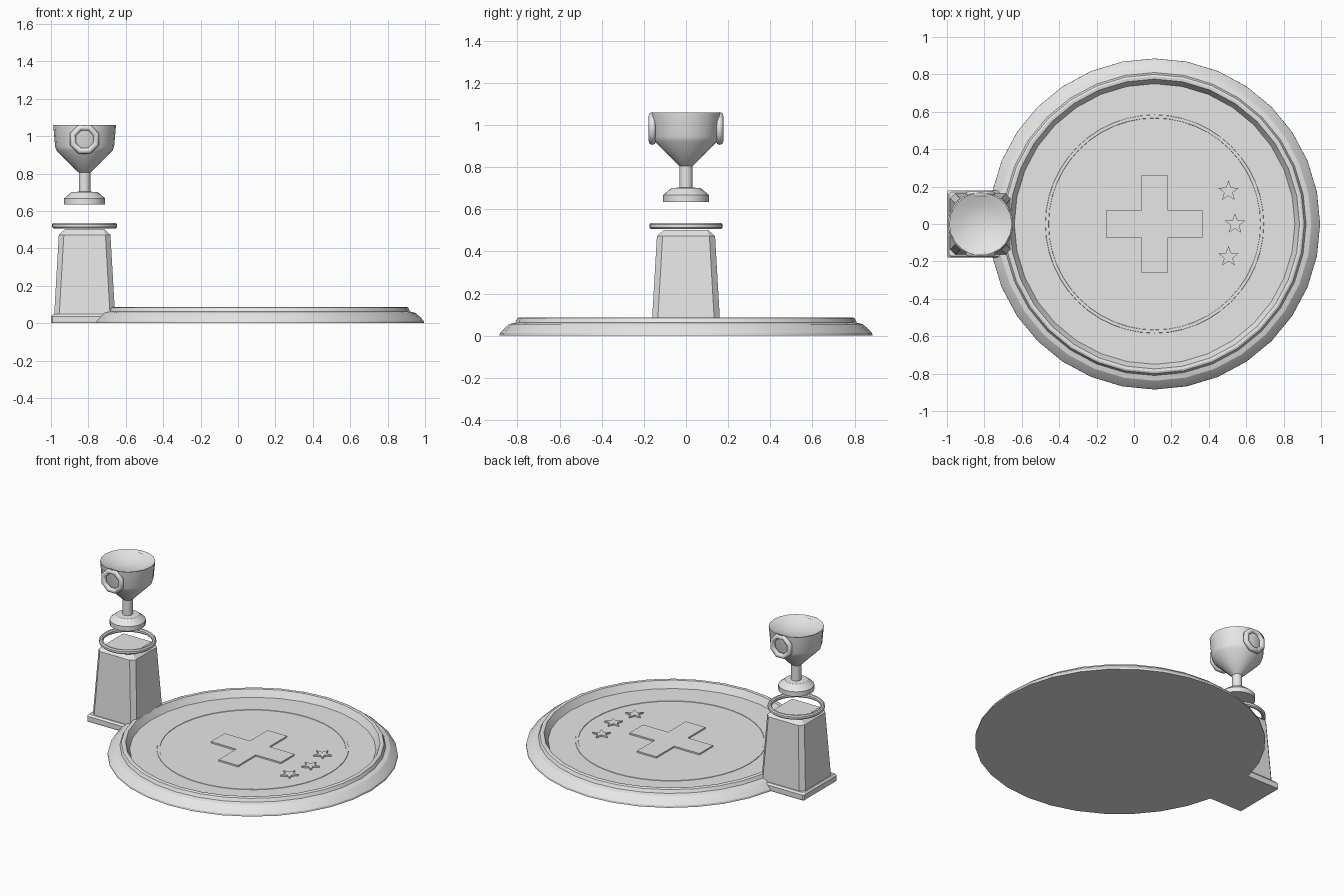
import bpy, bmesh, math

if "Cube" in bpy.data.objects:
    bpy.data.objects.remove(bpy.data.objects["Cube"])

grey = bpy.data.materials.new("light_grey")
grey.diffuse_color = (0.8, 0.8, 0.8, 1)
grey.use_nodes = True
grey.node_tree.nodes["Principled BSDF"].inputs["Base Color"].default_value = grey.diffuse_color

DISC = (0.11, 0.0)    # arena centre
CUP = (-0.82, 0.0)    # pedestal and cup centre


def finish(name, bm, smooth=None):
    bmesh.ops.recalc_face_normals(bm, faces=bm.faces)
    mesh = bpy.data.meshes.new(name)
    bm.to_mesh(mesh)
    bm.free()
    mesh.materials.append(grey)
    ob = bpy.data.objects.new(name, mesh)
    bpy.context.collection.objects.link(ob)
    if smooth:
        bpy.ops.object.select_all(action='DESELECT')
        ob.select_set(True)
        bpy.context.view_layer.objects.active = ob
        bpy.ops.object.shade_smooth_by_angle(angle=math.radians(smooth))
    return ob


def loft(name, rings, smooth=None, closed=False):
    """Skin equal-length point rings; cap the ends, or join last to first."""
    bm = bmesh.new()
    vr = [[bm.verts.new(p) for p in r] for r in rings]
    n = len(vr[0])
    pairs = list(zip(vr, vr[1:])) + ([(vr[-1], vr[0])] if closed else [])
    for a, b in pairs:
        for i in range(n):
            j = (i + 1) % n
            bm.faces.new((a[i], a[j], b[j], b[i]))
    if not closed:
        bm.faces.new(vr[0])
        bm.faces.new(vr[-1])
    return finish(name, bm, smooth)


def lathe(name, profile, centre, sides, smooth=None, closed=False):
    rings = [[(centre[0] + r * math.cos(2 * math.pi * i / sides),
               centre[1] + r * math.sin(2 * math.pi * i / sides), z)
              for i in range(sides)] for r, z in profile]
    return loft(name, rings, smooth, closed)


def plate(name, outline, z0, z1):
    return loft(name, [[(x, y, z) for x, y in outline] for z in (z0, z1)])


def chamfered_square(h, c, z):
    k = h - c
    pts = [(h, -k), (h, k), (k, h), (-k, h), (-h, k), (-h, -k), (-k, -h), (k, -h)]
    return [(CUP[0] + x, CUP[1] + y, z) for x, y in pts]


# Round arena with a stepped rim and sunken floor
lathe("arena_disc", [(0.885, 0), (0.883, 0.012), (0.862, 0.035), (0.838, 0.055),
                     (0.81, 0.062), (0.80, 0.083), (0.79, 0.087), (0.775, 0.085),
                     (0.75, 0.04)], DISC, 32, 25)

# Thin circle line on the floor
lathe("floor_ring", [(0.585, 0.038), (0.583, 0.043), (0.567, 0.043), (0.565, 0.038)],
      DISC, 48, closed=True)

# Raised cross
L, W = 0.26, 0.0725
cross = [(W, -L), (W, -W), (L, -W), (L, W), (W, W), (W, L),
         (-W, L), (-W, W), (-L, W), (-L, -W), (-W, -W), (-W, -L)]
plate("floor_cross", [(DISC[0] + x, y) for x, y in cross], 0.038, 0.05)

# Three stars
for n, (sx, sy) in enumerate([(0.505, 0.175), (0.54, 0.0), (0.505, -0.175)]):
    star = []
    for i in range(10):
        r = 0.058 if i % 2 == 0 else 0.024
        a = math.pi / 2 + i * math.pi / 5
        star.append((sx + r * math.cos(a), sy + r * math.sin(a)))
    plate(f"floor_star_{n + 1}", star, 0.038, 0.05)

# Pedestal: bevelled plinth and tapered body
loft("pedestal_plinth", [chamfered_square(h, c, z) for h, c, z in
                         [(0.178, 0.006, 0), (0.18, 0.008, 0.008),
                          (0.18, 0.008, 0.036), (0.17, 0.012, 0.048)]])
loft("pedestal_body", [chamfered_square(h, c, z) for h, c, z in
                       [(0.163, 0.027, 0.04), (0.138, 0.027, 0.472), (0.105, 0.004, 0.502)]])

# Floating ring above the pedestal
lathe("floating_ring", [(0.15, 0.514), (0.157, 0.507), (0.167, 0.507), (0.174, 0.514),
                        (0.174, 0.528), (0.167, 0.535), (0.157, 0.535), (0.15, 0.528)],
      CUP, 32, 40, closed=True)

# Floating trophy: foot, stem, bowl and shallow dished top
lathe("trophy_cup", [(0.11, 0.635), (0.11, 0.667), (0.07, 0.70), (0.031, 0.703),
                     (0.031, 0.805), (0.04, 0.812), (0.15, 0.922), (0.158, 0.945),
                     (0.168, 1.06), (0.155, 1.055), (0.11, 1.035), (0.06, 1.022),
                     (0.015, 1.018)], CUP, 20, 35)

# Octagonal ring handles on both sides of the cup
for name, side in (("front_handle", -1), ("back_handle", 1)):
    rings = []
    for i in range(8):
        a = math.pi / 8 + i * math.pi / 4
        ring = []
        for j in range(8):
            b = j * math.pi / 4
            r = 0.067 + 0.017 * math.cos(b)
            ring.append((CUP[0] + r * math.cos(a),
                         side * (0.16 + 0.017 * math.sin(b)),
                         0.983 + r * math.sin(a)))
        rings.append(ring)
    loft(name, rings, 50, closed=True)
